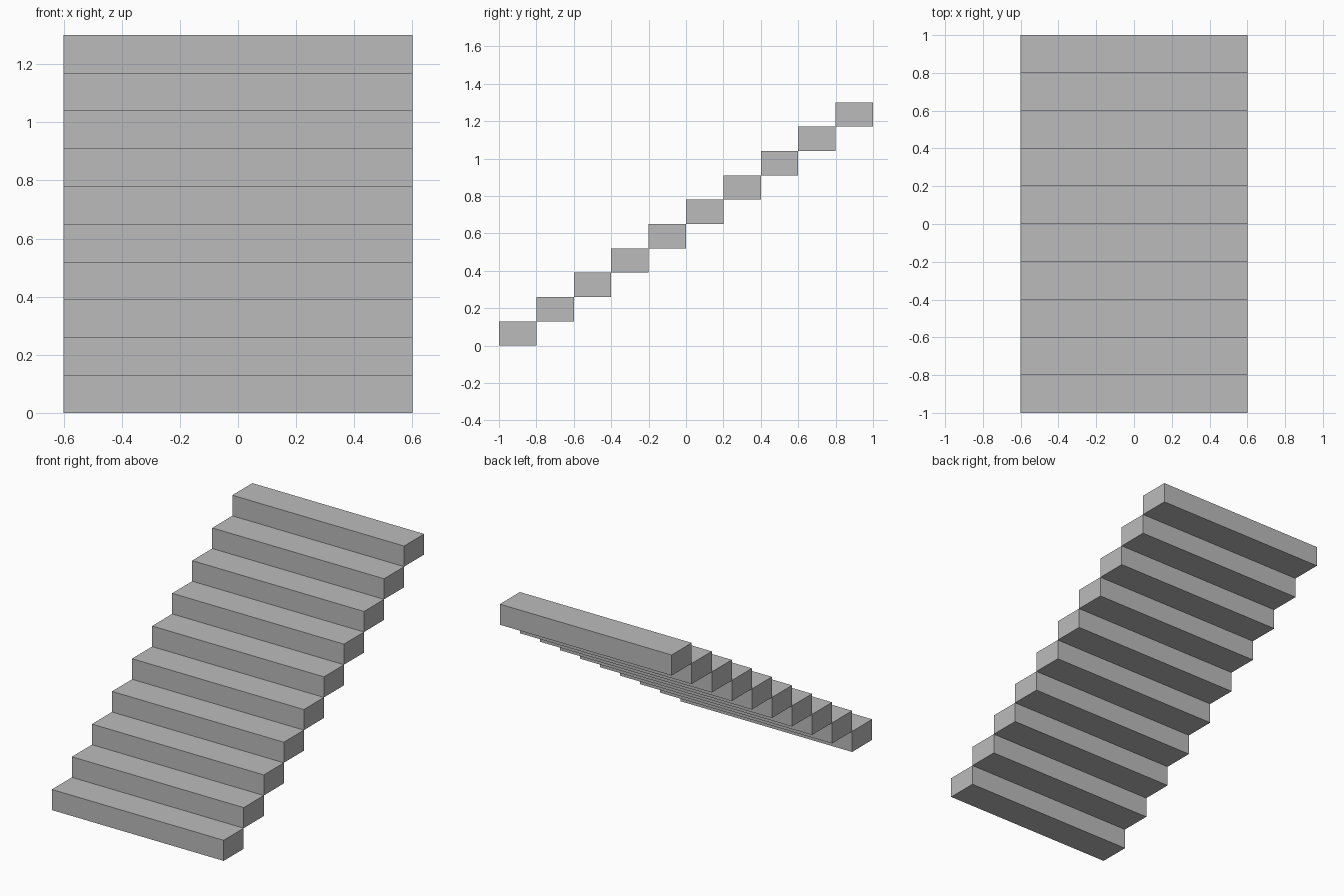
import bpy

if "Cube" in bpy.data.objects:
    bpy.data.objects.remove(bpy.data.objects["Cube"])

STEPS = 10
WIDTH, DEPTH, RISE = 1.2, 0.2, 0.13

grey = bpy.data.materials.new("plain grey")
grey.diffuse_color = (0.5, 0.5, 0.5, 1)
grey.use_nodes = True
grey.node_tree.nodes["Principled BSDF"].inputs["Base Color"].default_value = grey.diffuse_color

# Straight flight of solid block steps, each meeting the next along an edge
for i in range(STEPS):
    y = (i - (STEPS - 1) / 2) * DEPTH
    bpy.ops.mesh.primitive_cube_add(size=1, location=(0, y, (i + 0.5) * RISE))
    step = bpy.context.object
    step.name = f"step_{i + 1}"
    step.scale = (WIDTH, DEPTH, RISE)
    bpy.ops.object.transform_apply(location=False, rotation=False, scale=True)
    step.data.materials.append(grey)
